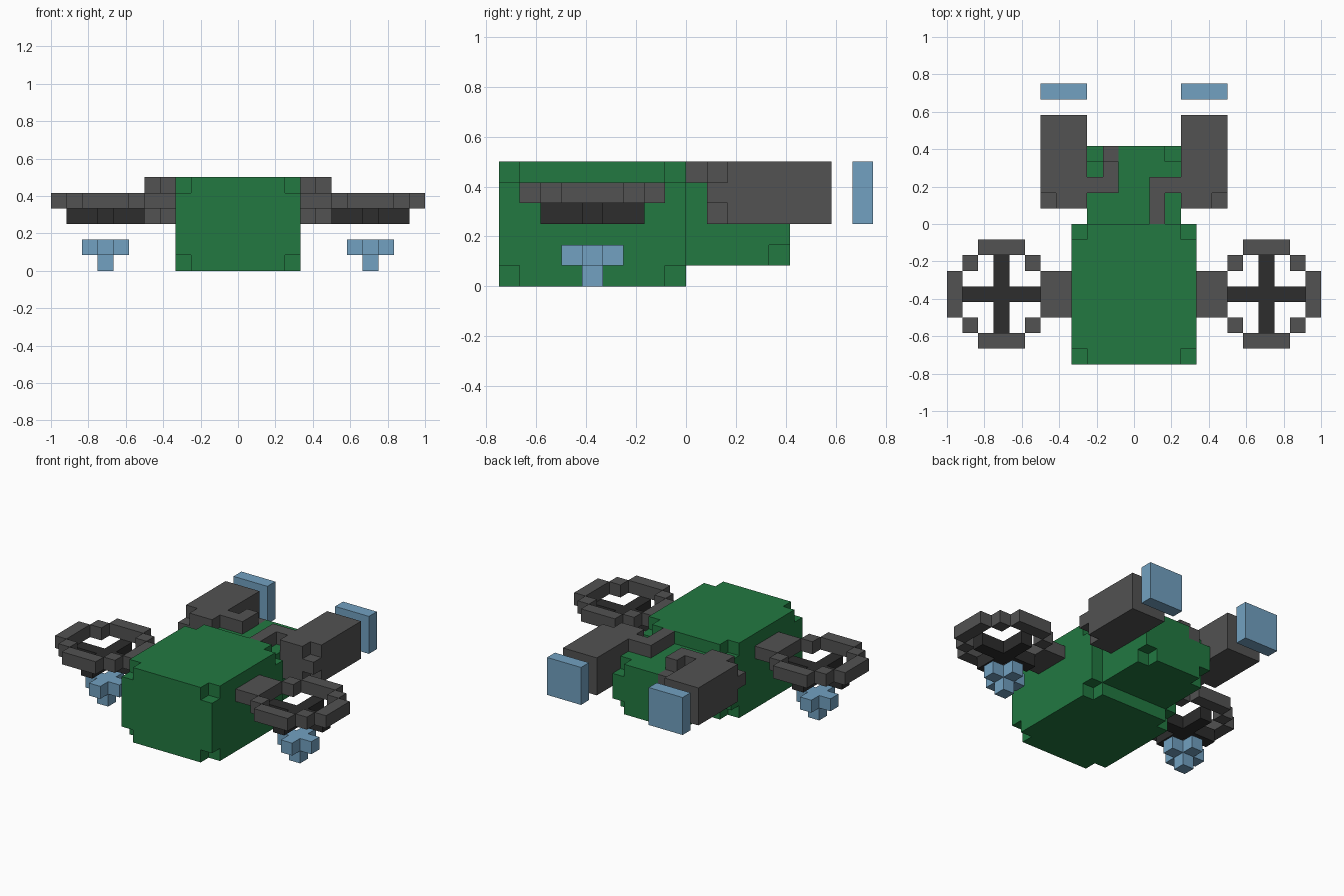
import bpy, bmesh
from mathutils import Vector

U = 1 / 12  # size of one block

if "Cube" in bpy.data.objects:
    bpy.data.objects.remove(bpy.data.objects["Cube"], do_unlink=True)


def material(name, rgb):
    m = bpy.data.materials.new(name)
    m.use_nodes = True
    m.diffuse_color = (*rgb, 1)
    m.node_tree.nodes["Principled BSDF"].inputs["Base Color"].default_value = (*rgb, 1)
    return m


green = material("green", (0.016, 0.19, 0.053))
grey = material("grey", (0.084, 0.084, 0.084))
dark = material("dark_grey", (0.026, 0.026, 0.026))
blue = material("light_blue", (0.168, 0.356, 0.533))


def cells(x0, x1, y0, y1, z0, z1):
    """All unit blocks inside a box."""
    return {(x, y, z) for x in range(x0, x1) for y in range(y0, y1) for z in range(z0, z1)}


def build(name, blocks, mat, side=1):
    """Skin the outside of a set of blocks; side=-1 mirrors it in x."""
    if side < 0:
        blocks = {(-x - 1, y, z) for x, y, z in blocks}
    bm = bmesh.new()
    for c in blocks:
        for axis in range(3):
            for d in (0, 1):
                near = list(c)
                near[axis] += 2 * d - 1
                if tuple(near) in blocks:
                    continue
                a, b = (axis + 1) % 3, (axis + 2) % 3
                corners = []
                for i, j in ((0, 0), (1, 0), (1, 1), (0, 1)):
                    p = Vector(c)
                    p[axis] += d
                    p[a] += i
                    p[b] += j
                    corners.append(bm.verts.new(p * U))
                bm.faces.new(corners if d else corners[::-1])
    bmesh.ops.remove_doubles(bm, verts=bm.verts, dist=1e-4)
    bmesh.ops.dissolve_limit(bm, angle_limit=0.01, verts=bm.verts, edges=bm.edges)
    me = bpy.data.meshes.new(name)
    bm.to_mesh(me)
    bm.free()
    me.materials.append(mat)
    ob = bpy.data.objects.new(name, me)
    bpy.context.collection.objects.link(ob)
    return ob


# Main body with its eight corner blocks cut away
build("front_body", cells(-4, 4, -9, 0, 0, 6)
      - {(x, y, z) for x in (-4, 3) for y in (-9, -1) for z in (0, 5)}, green)

# Rear body with notched back corners; one block gives way to the hose end
build("rear_body", cells(-3, 3, 0, 5, 1, 5)
      - {(x, 4, z) for x in (-3, 2) for z in (1, 4)} - {(-2, 4, 4)}, green)

# Hoses lying on the rear body
build("left_hose", cells(1, 3, 2, 3, 5, 6) | cells(1, 2, 0, 2, 5, 6), grey)
build("right_hose", cells(-3, -1, 2, 3, 5, 6) | cells(-2, -1, 3, 4, 5, 6)
      | {(-2, 4, 4)}, grey)

# Paired parts
for label, s in (("left", 1), ("right", -1)):
    # Rear thruster and its exhaust
    build(label + "_thruster", cells(3, 6, 1, 7, 3, 6) - {(5, 1, 3), (5, 1, 5)}, grey, s)
    build(label + "_exhaust", cells(3, 6, 8, 9, 3, 6), blue, s)
    # Fan ring joined to the body
    ring = cells(4, 6, -6, -3, 4, 5) | cells(11, 12, -6, -3, 4, 5)
    ring |= cells(7, 10, -2, -1, 4, 5) | cells(7, 10, -8, -7, 4, 5)
    ring |= {(x, y, 4) for x in (6, 10) for y in (-7, -3)}
    build(label + "_fan_ring", ring, grey, s)
    # Crossed fan blades
    build(label + "_fan_blades", cells(6, 11, -5, -4, 3, 4)
          | cells(8, 9, -7, -2, 3, 4), dark, s)
    # Downward jet
    build(label + "_jet", cells(7, 10, -5, -4, 1, 2) | cells(8, 9, -6, -3, 1, 2)
          | {(8, -5, 0)}, blue, s)
